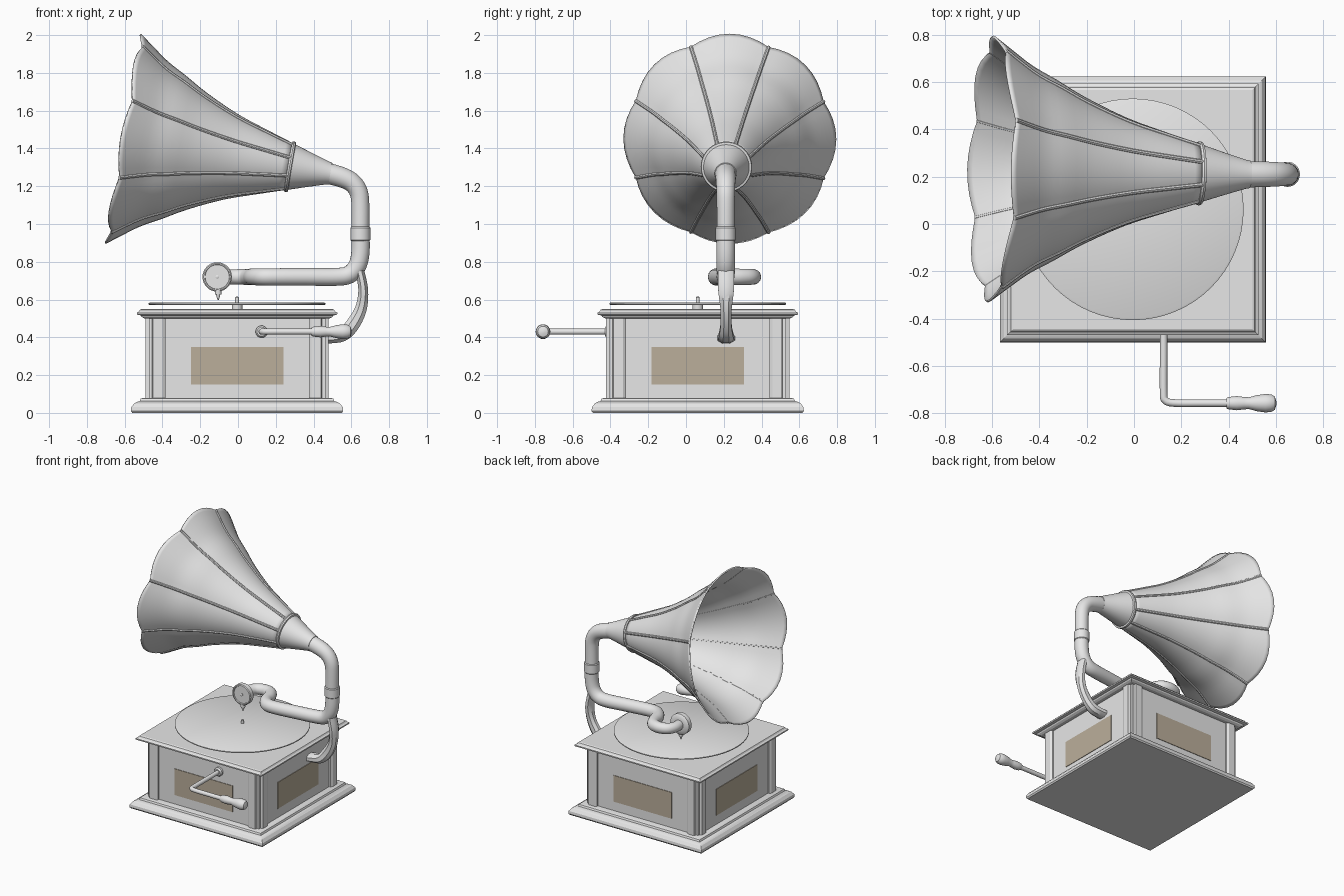
import bpy, bmesh, math
from mathutils import Vector, Matrix

if "Cube" in bpy.data.objects:
    bpy.data.objects.remove(bpy.data.objects["Cube"])

CX, CY = -0.005, 0.062          # centre of the cabinet


def material(name, rgb):
    m = bpy.data.materials.new(name)
    m.diffuse_color = (*rgb, 1)
    m.use_nodes = True
    m.node_tree.nodes["Principled BSDF"].inputs["Base Color"].default_value = m.diffuse_color
    return m


GREY = material("plain grey", (0.8, 0.8, 0.8))
TAN = material("tan plate", (0.5, 0.43, 0.33))


def finish(name, bm, mat=GREY, angle=35):
    bmesh.ops.recalc_face_normals(bm, faces=bm.faces)
    me = bpy.data.meshes.new(name)
    bm.to_mesh(me)
    bm.free()
    me.materials.append(mat)
    ob = bpy.data.objects.new(name, me)
    bpy.context.collection.objects.link(ob)
    bpy.ops.object.select_all(action='DESELECT')
    ob.select_set(True)
    bpy.context.view_layer.objects.active = ob
    bpy.ops.object.shade_smooth_by_angle(angle=math.radians(angle))
    return ob


def skin(bm, rings, caps=True):
    """Join a list of point rings into a closed skin."""
    rows = [[bm.verts.new(p) for p in ring] for ring in rings]
    n = len(rows[0])
    for a, b in zip(rows, rows[1:]):
        for i in range(n):
            j = (i + 1) % n
            bm.faces.new((a[i], a[j], b[j], b[i]))
    if caps:
        bm.faces.new(rows[0][::-1])
        bm.faces.new(rows[-1])


def smooth(pts, steps):
    """Catmull-Rom curve through points of any dimension."""
    pts = [Vector(p) for p in pts]
    out = []
    for i in range(len(pts) - 1):
        p0, p1, p2 = pts[max(i - 1, 0)], pts[i], pts[i + 1]
        p3 = pts[min(i + 2, len(pts) - 1)]
        for k in range(steps):
            t = k / steps
            out.append(0.5 * (2 * p1 + (p2 - p0) * t + (2 * p0 - 5 * p1 + 4 * p2 - p3) * t * t
                              + (3 * p1 - p0 - 3 * p2 + p3) * t ** 3))
    return out + [pts[-1]]


def tube(name, path, sizes, sides=20, steps=5, side=(0, 1, 0)):
    """Sweep an ellipse (width, depth) along a smooth path."""
    path = smooth(path, steps)
    if not isinstance(sizes, list):
        sizes = [(sizes, sizes)] * 2
    sizes = smooth(sizes, max(1, (len(path) - 1) // (len(sizes) - 1)))
    rings, u = [], Vector(side)
    for i, p in enumerate(path):
        d = (path[min(i + 1, len(path) - 1)] - path[max(i - 1, 0)]).normalized()
        u = (u - d * u.dot(d)).normalized()
        v = d.cross(u)
        w, h = sizes[min(i, len(sizes) - 1)]
        angs = [math.tau * (k + 0.5) / sides for k in range(sides)]
        rings.append([p + u * w * math.cos(a) + v * h * math.sin(a) for a in angs])
    bm = bmesh.new()
    skin(bm, rings)
    return finish(name, bm)


def lathe(name, origin, axis, profile, sides=32):
    """Turn (radius, height) points around an axis."""
    m = Matrix.Translation(origin) @ Vector(axis).to_track_quat('Z', 'Y').to_matrix().to_4x4()
    rings = [[m @ Vector((r * math.cos(math.tau * k / sides), r * math.sin(math.tau * k / sides), h))
              for k in range(sides)] for r, h in profile]
    bm = bmesh.new()
    skin(bm, rings)
    return finish(name, bm)


def square_stack(name, profile):
    """Square moulding from (half width, height) points."""
    bm = bmesh.new()
    skin(bm, [[(CX + sx * h, CY + sy * h, z) for sx, sy in ((-1, -1), (1, -1), (1, 1), (-1, 1))]
              for h, z in profile])
    return finish(name, bm, angle=20)


# Cabinet
square_stack("base_moulding", [(0.555, 0), (0.562, 0.01), (0.56, 0.03), (0.545, 0.05), (0.525, 0.06),
                               (0.515, 0.062), (0.51, 0.075), (0.495, 0.08)])
square_stack("cabinet_body", [(0.465, 0.07), (0.465, 0.515)])
square_stack("top_moulding", [(0.49, 0.5), (0.505, 0.508), (0.51, 0.516), (0.53, 0.52), (0.531, 0.53),
                              (0.52, 0.536), (0.514, 0.546), (0.505, 0.55)])
corner = [(.38, .38), (.475, .38), (.485, .395), (.485, .445), (.467, .45), (.467, .467),
          (.45, .467), (.445, .485), (.395, .485), (.38, .475)]
for i in range(4):
    rot = Matrix.Rotation(i * math.pi / 2, 3, 'Z')
    mid = Vector((CX, CY, 0))
    bm = bmesh.new()
    skin(bm, [[mid + rot @ Vector((x, y, z)) for x, y in corner] for z in (0.075, 0.51)])
    finish("corner_pillar_%d" % (i + 1), bm, angle=20)
    # coloured plate on each side
    bm = bmesh.new()
    skin(bm, [[mid + rot @ Vector((x, y, z)) for x, z in ((-.245, .15), (.245, .15), (.245, .35), (-.245, .35))]
              for y in (-0.464, -0.469)])
    finish("side_plate_%d" % (i + 1), bm, TAN, 20)

# Turntable
lathe("turntable_hub", (CX, CY, 0.54), (0, 0, 1), [(.028, 0), (.028, .03)])
lathe("record", (CX, CY, 0.57), (0, 0, 1), [(.46, 0), (.468, .004), (.468, .011), (.46, .015)], 64)
lathe("spindle", (CX, CY, 0.57), (0, 0, 1), [(.01, 0), (.01, .04), (.005, .046)], 16)

# Crank
tube("crank_rod", [(.125, -.39, .43), (.125, -.55, .43), (.125, -.71, .43), (.131, -.743, .43),
                   (.165, -.756, .43), (.28, -.757, .43), (.41, -.757, .43)], 0.016, 14, 4, (0, 0, 1))
lathe("crank_collar", (.125, CY - .46, .43), (0, -1, 0), [(.032, 0), (.032, .02), (.024, .03)])
lathe("crank_handle", (.39, -.757, .43), (1, 0, 0),
      [(.022, 0), (.026, .01), (.03, .045), (.026, .075), (.025, .095), (.034, .13), (.039, .165),
       (.037, .19), (.028, .205), (.01, .211)], 24)

# Tone arm, with a hooked end that carries the sound box
tube("tone_arm", [(-.11, .225, .72), (-.11, .29, .72), (-.08, .34, .72), (-.02, .357, .72), (.035, .34, .72),
                  (.065, .29, .72), (.085, .22, .72), (.13, .17, .72), (.2, .163, .72), (.36, .183, .72),
                  (.52, .205, .72), (.59, .21, .733), (.632, .21, .78), (.648, .21, .85), (.648, .21, .95)],
     [(.036, .036), (.043, .043), (.047, .047), (.049, .049)])
tube("horn_elbow", [(.648, .21, .95), (.648, .21, 1.1), (.638, .21, 1.17), (.605, .21, 1.218),
                    (.55, .21, 1.247), (.46, .21, 1.272)], [(.047, .047), (.05, .05), (.056, .056)])
lathe("pipe_collar", (.648, .21, .91), (0, 0, 1), [(.048, 0), (.053, .006), (.053, .07), (.048, .076)])

# Sound box and needle
lathe("sound_box", (-.11, .245, .72), (0, -1, 0),
      [(.04, 0), (.07, .005), (.078, .012), (.078, .045), (.072, .05), (.066, .05), (.064, .043), (.004, .043)])
lathe("sound_box_centre", (-.11, .205, .72), (0, -1, 0), [(.01, 0), (.01, .008), (.004, .011)], 12)
lathe("needle_holder", (-.105, .21, .65), (0, 0, -1),
      [(.018, 0), (.018, .022), (.011, .024), (.009, .036), (.003, .052)], 12)

# Rear bracket carrying the horn
tube("support_bracket", [(.645, .212, .75), (.663, .212, .65), (.65, .212, .55), (.605, .212, .465),
                         (.55, .212, .41), (.46, .212, .395)],
     [(.046, .026), (.045, .028), (.032, .034), (.032, .04), (.042, .036), (.05, .03)], 8)

# Horn
NECK = Vector((.47, .21, 1.27))
D = Vector((-1.07, .022, .18)).normalized()
U = (Vector((0, 1, 0)) - D * D.y).normalized()
V = U.cross(D)
LENGTH = 1.068
FLARE = [(.2, .12), (.35, .168), (.52, .226), (.7, .31), (.82, .38), (.92, .437), (1.0, .5), (LENGTH, .56)]


def horn_point(t, r, phi, lift=0.0):
    """Point on the flared horn; eight petals meet at the ribs."""
    petal = abs(math.sin(4 * (phi - math.pi / 8)))
    w = (t / LENGTH) ** 3
    r = r * (1 - 0.045 * (1 - petal) * w) + lift
    t += 0.027 * petal * w ** 3
    return NECK + D * t + (U * math.cos(phi) + V * math.sin(phi)) * r


flare = smooth(FLARE, 3)
bm = bmesh.new()
skin(bm, [[horn_point(t, r, math.tau * (k / 64) + math.pi / 8) for k in range(64)] for t, r in flare], False)
horn = finish("horn", bm, angle=40)
mod = horn.modifiers.new("thickness", 'SOLIDIFY')
mod.thickness = 0.01
mod.offset = 0

for i in range(8):
    phi = math.pi / 8 + i * math.pi / 4
    tube("horn_rib_%d" % (i + 1), [horn_point(t, r, phi, 0.004) for t, r in flare], 0.01, 8, 1,
         U * -math.sin(phi) + V * math.cos(phi))
lathe("horn_neck", NECK, D, [(.058, -.02), (.062, 0), (.09, .09), (.124, .195)], 40)
lathe("horn_ring", NECK + D * .185, D, [(.118, 0), (.133, .003), (.136, .012), (.133, .021), (.118, .024)], 40)
